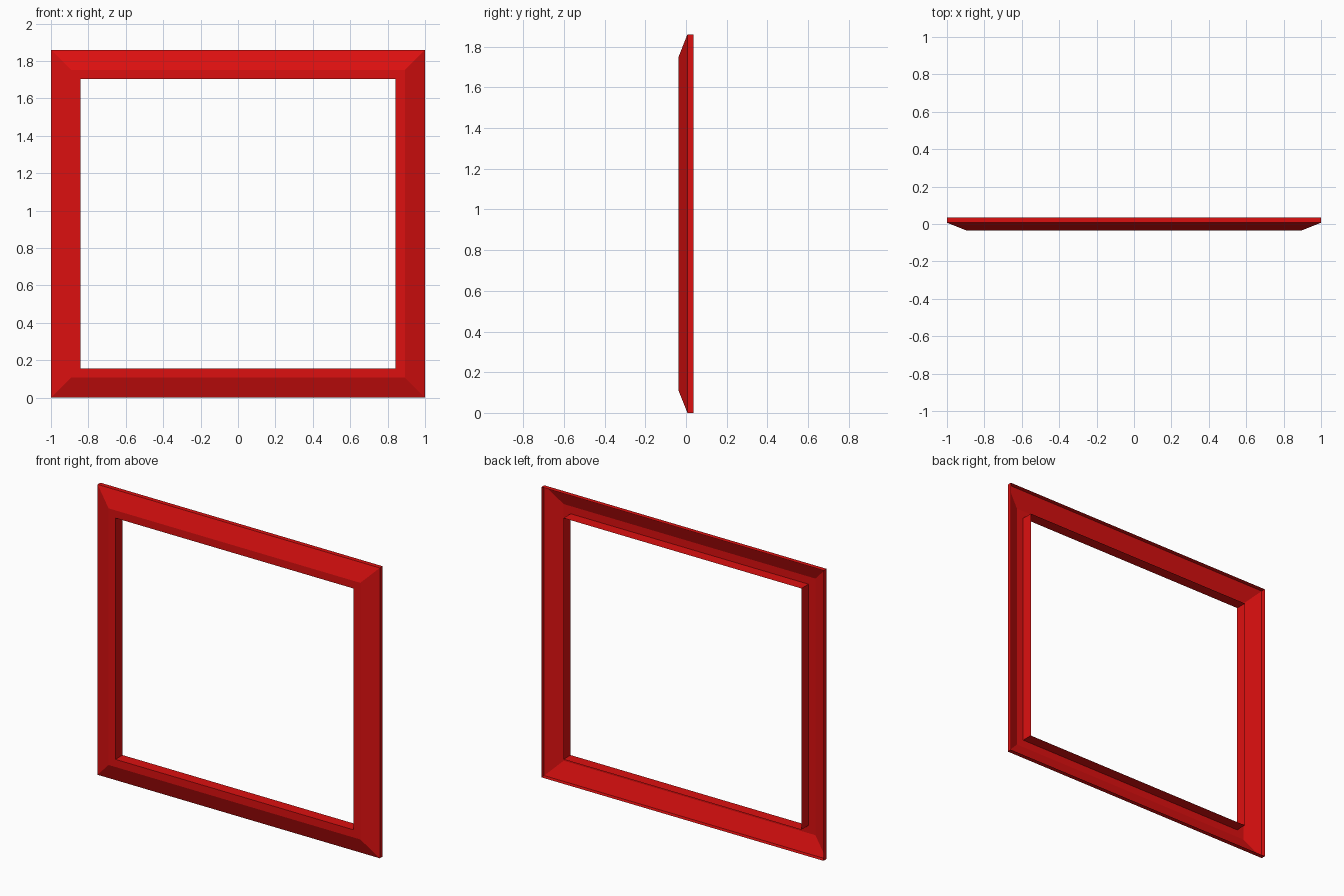
import bpy
import bmesh

cube = bpy.data.objects.get("Cube")
if cube:
    bpy.data.objects.remove(cube, do_unlink=True)

WIDTH, HEIGHT = 2.0, 1.86

# Moulding section: (inset from the outer edge, depth), open at the back
PROFILE = [(0, 0.036), (0, 0.007), (0.108, -0.036), (0.157, -0.036), (0.157, 0.036)]

# Red paint
red = bpy.data.materials.new("red_paint")
colour = (0.72, 0.005, 0.005, 1)
red.diffuse_color = colour
red.use_nodes = True
red.node_tree.nodes["Principled BSDF"].inputs["Base Color"].default_value = colour


def ring(bm, inset, depth):
    """One mitred rectangle of the frame."""
    x = WIDTH / 2 - inset
    low, high = inset, HEIGHT - inset
    corners = [(-x, low), (x, low), (x, high), (-x, high)]
    return [bm.verts.new((cx, depth, cz)) for cx, cz in corners]


# Hollow frame: bridge neighbouring rectangles with flat faces
bm = bmesh.new()
rings = [ring(bm, *point) for point in PROFILE]
for outer, inner in zip(rings, rings[1:]):
    for i in range(4):
        j = (i + 1) % 4
        bm.faces.new((outer[i], outer[j], inner[j], inner[i]))

mesh = bpy.data.meshes.new("window_frame")
bm.to_mesh(mesh)
bm.free()
mesh.materials.append(red)
frame = bpy.data.objects.new("window_frame", mesh)
bpy.context.collection.objects.link(frame)
